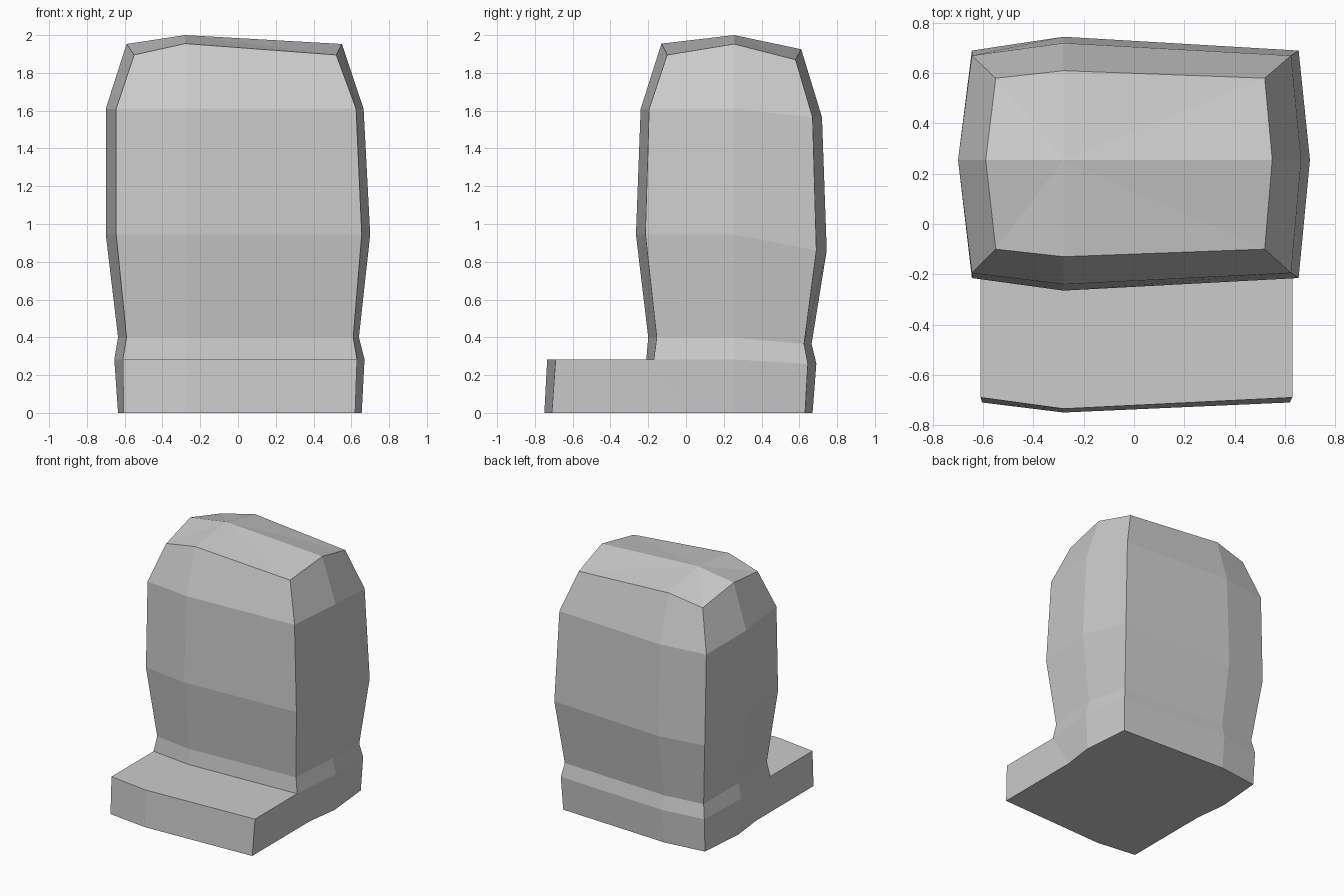
import bpy
import bmesh

if "Cube" in bpy.data.objects:
    bpy.data.objects.remove(bpy.data.objects["Cube"], do_unlink=True)

gray = bpy.data.materials.new("plain gray")
gray.use_nodes = True
COLOR = (0.6, 0.6, 0.6, 1)
gray.diffuse_color = COLOR
gray.node_tree.nodes["Principled BSDF"].inputs["Base Color"].default_value = COLOR

RIDGE_X = -0.28   # off-centre crease on front and back
MID_Y = 0.255     # crease on the sides and across the top
bm = bmesh.new()


def section(corner_x, mid_x, front, back, front_z, mid_z, back_z):
    """Eight-sided ring; front, back and their heights are (corner, ridge) pairs."""
    (l, r), (ml, mr) = corner_x, mid_x
    points = [(l, front[0], front_z[0]), (RIDGE_X, front[1], front_z[1]),
              (r, front[0], front_z[0]), (mr, MID_Y, mid_z),
              (r, back[0], back_z[0]), (RIDGE_X, back[1], back_z[1]),
              (l, back[0], back_z[0]), (ml, MID_Y, mid_z)]
    return [bm.verts.new(p) for p in points]


def level(corner_x, mid_x, front, back, z, back_z):
    return section(corner_x, mid_x, front, back, (z, z), z, (back_z, back_z))


# Body sections from the ground to the crown
rings = [
    level((-.605, .62), (-.635, .655), (0, 0), (.63, .67), 0, 0),
    level((-.61, .63), (-.655, .67), (-.17, -.21), (.645, .69), .283, .26),
    level((-.59, .61), (-.635, .64), (-.155, -.20), (.625, .665), .40, .365),
    level((-.645, .655), (-.70, .70), (-.215, -.265), (.69, .745), .945, .86),
    level((-.645, .625), (-.70, .665), (-.195, -.24), (.67, .72), 1.61, 1.565),
    section((-.55, .52), (-.59, .55), (-.10, -.13), (.58, .61),
            (1.895, 1.955), 1.953, (1.87, 1.925)),
]
for band, (low, high) in enumerate(zip(rings, rings[1:])):
    for i in range(8):
        if band == 0 and i < 2:
            continue          # covered by the front step
        j = (i + 1) % 8
        bm.faces.new((low[i], low[j], high[j], high[i]))

# Crown fans out from its peak
peak = bm.verts.new((RIDGE_X, MID_Y, 2))
for i in range(8):
    bm.faces.new((rings[-1][i], rings[-1][(i + 1) % 8], peak))

# Front step, joined to the foot of the body
foot, ledge = rings[0], rings[1]
low = [bm.verts.new(p) for p in ((-.605, -.71, 0), (RIDGE_X, -.75, 0), (.62, -.71, 0))]
top = [bm.verts.new(p) for p in ((-.61, -.69, .283), (RIDGE_X, -.735, .283), (.63, -.69, .283))]
for i in range(2):
    bm.faces.new((low[i], low[i + 1], top[i + 1], top[i]))
    bm.faces.new((top[i], top[i + 1], ledge[i + 1], ledge[i]))
bm.faces.new((low[2], foot[2], ledge[2], top[2]))
bm.faces.new((foot[0], low[0], top[0], ledge[0]))

# Underside
bm.faces.new(low + foot[2:] + foot[:1])
bm.verts.remove(foot[1])

bmesh.ops.recalc_face_normals(bm, faces=bm.faces[:])
mesh = bpy.data.meshes.new("stepped_block")
bm.to_mesh(mesh)
bm.free()
mesh.materials.append(gray)
block = bpy.data.objects.new("stepped_block", mesh)
bpy.context.collection.objects.link(block)
